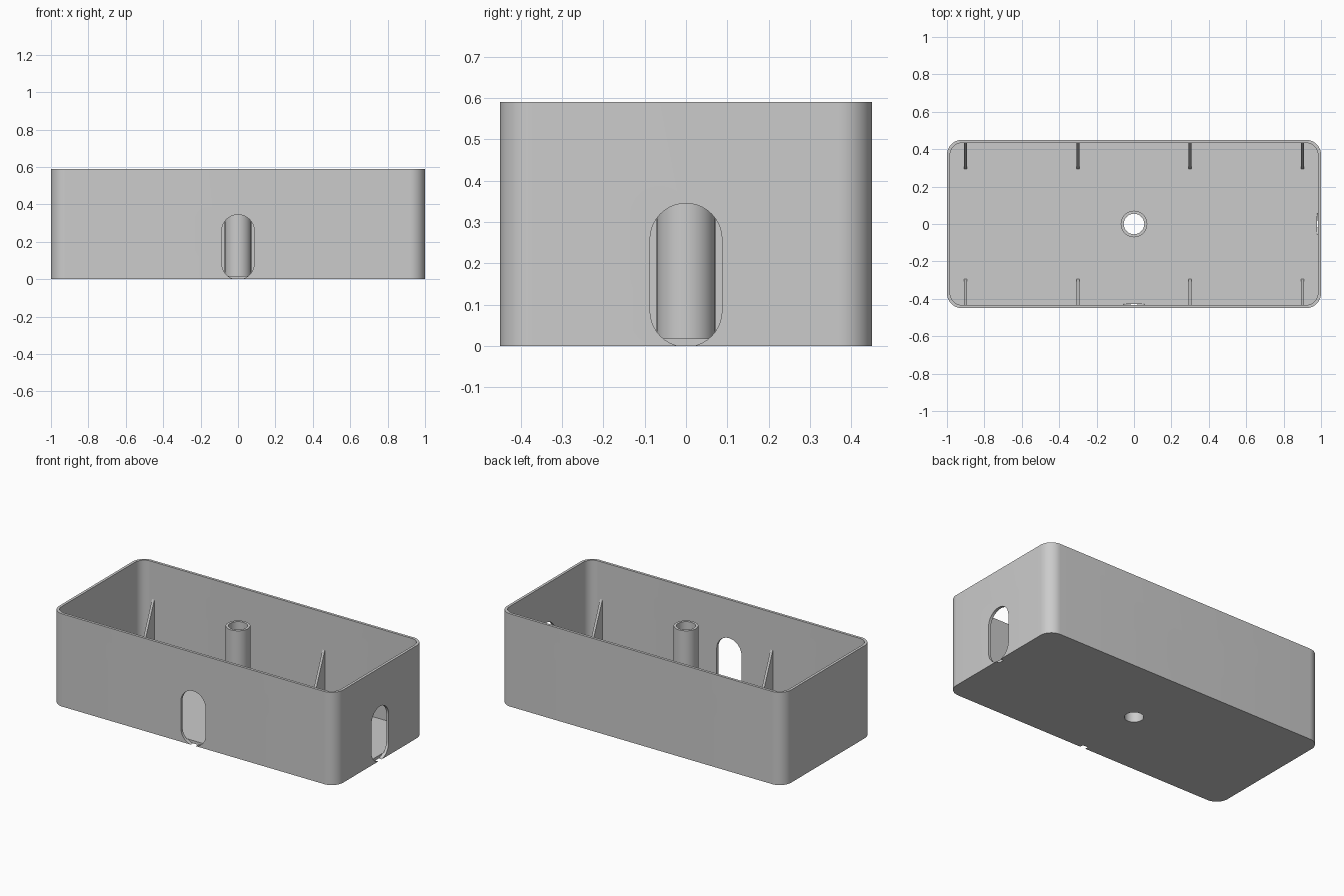
import bpy
import bmesh
from math import cos, sin, pi
from mathutils import Matrix, Vector

if "Cube" in bpy.data.objects:
    bpy.data.objects.remove(bpy.data.objects["Cube"], do_unlink=True)

HALF_X, HALF_Y, HEIGHT = 1.0, 0.45, 0.59
WALL, FLOOR, CORNER = 0.017, 0.018, 0.08
POST_R, BORE_R = 0.071, 0.055
SLOT_R, SLOT_LOW, SLOT_HIGH = 0.087, 0.085, 0.258

grey = bpy.data.materials.new("grey plastic")
grey.use_nodes = True
colour = (0.6, 0.6, 0.6, 1)
grey.diffuse_color = colour
grey.node_tree.nodes["Principled BSDF"].inputs["Base Color"].default_value = colour


def finish(name, bm):
    """Turn a bmesh into a named grey object."""
    bmesh.ops.recalc_face_normals(bm, faces=bm.faces)
    mesh = bpy.data.meshes.new(name)
    bm.to_mesh(mesh)
    bm.free()
    mesh.materials.append(grey)
    obj = bpy.data.objects.new(name, mesh)
    bpy.context.collection.objects.link(obj)
    return obj


def smooth(obj):
    bpy.ops.object.select_all(action="DESELECT")
    obj.select_set(True)
    bpy.context.view_layer.objects.active = obj
    bpy.ops.object.shade_smooth_by_angle()


def rounded_outline(hx, hy, r, steps=12):
    """Rounded rectangle; with hx = hy = r it becomes a circle."""
    points = []
    for k, (sx, sy) in enumerate([(1, 1), (-1, 1), (-1, -1), (1, -1)]):
        for i in range(steps + 1):
            a = (k + i / steps) * pi / 2
            points.append((sx * (hx - r) + r * cos(a), sy * (hy - r) + r * sin(a)))
    return points


def loft(name, sections, caps=True, closed=False):
    """Skin equal-length outlines given as (points, z)."""
    bm = bmesh.new()
    rings = [[bm.verts.new((x, y, z)) for x, y in pts] for pts, z in sections]
    pairs = list(zip(rings, rings[1:]))
    if closed:
        pairs.append((rings[-1], rings[0]))
    for a, b in pairs:
        for i in range(len(a)):
            j = (i + 1) % len(a)
            bm.faces.new((a[i], a[j], b[j], b[i]))
    if caps:
        bm.faces.new(rings[0])
        bm.faces.new(rings[-1])
    return finish(name, bm)


def circle(r, steps=48):
    return [(r * cos(2 * pi * i / steps), r * sin(2 * pi * i / steps)) for i in range(steps)]


def slot_cutter(axis_angle, inner, outer):
    """Upright stadium prism reaching through one wall."""
    pts = [(SLOT_R * cos(pi * i / 20), SLOT_HIGH + SLOT_R * sin(pi * i / 20)) for i in range(21)]
    pts += [(-SLOT_R * cos(pi * i / 20), SLOT_LOW - SLOT_R * sin(pi * i / 20)) for i in range(21)]
    bm = bmesh.new()
    face = bm.faces.new([bm.verts.new((inner, y, z)) for y, z in pts])
    out = bmesh.ops.extrude_face_region(bm, geom=[face], use_keep_orig=True)
    moved = [v for v in out["geom"] if isinstance(v, bmesh.types.BMVert)]
    bmesh.ops.translate(bm, verts=moved, vec=Vector((outer - inner, 0, 0)))
    bm.transform(Matrix.Rotation(axis_angle, 4, "Z"))
    return finish("slot_cutter", bm)


# Open tray with rounded corners
outer = rounded_outline(HALF_X, HALF_Y, CORNER)
inner = rounded_outline(HALF_X - WALL, HALF_Y - WALL, CORNER - WALL)
tray = loft("tray", [(outer, 0), (outer, HEIGHT), (inner, HEIGHT), (inner, FLOOR)])

# Four wall slots and the floor hole
cutters = [loft("hole_cutter", [(circle(BORE_R), -0.1), (circle(BORE_R), 0.1)])]
for k in range(4):
    half = HALF_X if k % 2 == 0 else HALF_Y
    cutters.append(slot_cutter(k * pi / 2, half - WALL - 0.005, half + 0.1))
bpy.context.view_layer.objects.active = tray
for cutter in cutters:
    cutter.hide_render = True
    mod = tray.modifiers.new("cut", "BOOLEAN")
    mod.operation = "DIFFERENCE"
    mod.solver = "EXACT"
    mod.object = cutter
    bpy.ops.object.modifier_apply(modifier=mod.name)
for cutter in cutters:
    bpy.data.objects.remove(cutter, do_unlink=True)
smooth(tray)

# Hollow centre post, lined up with the floor hole
post = loft("centre_post", [(circle(POST_R), FLOOR), (circle(POST_R), HEIGHT),
                            (circle(BORE_R), HEIGHT), (circle(BORE_R), FLOOR)], caps=False)
smooth(post)

# Triangular ribs along the two long walls
RIB_T, RIB_TOE, RIB_TOP = 0.016, 0.295, 0.355
for side, label in ((1, "back"), (-1, "front")):
    for n, x in enumerate((-0.9, -0.3, 0.3, 0.9), 1):
        root = HALF_Y - WALL + 0.002
        bm = bmesh.new()
        ends = [[bm.verts.new((x + dx, side * y, z)) for y, z in
                 ((RIB_TOE, FLOOR), (root, FLOOR), (root, RIB_TOP))]
                for dx in (-RIB_T / 2, RIB_T / 2)]
        for tri in ends:
            bm.faces.new(tri)
        for i in range(3):
            j = (i + 1) % 3
            bm.faces.new((ends[0][i], ends[0][j], ends[1][j], ends[1][i]))
        finish(f"{label}_rib_{n}", bm)
